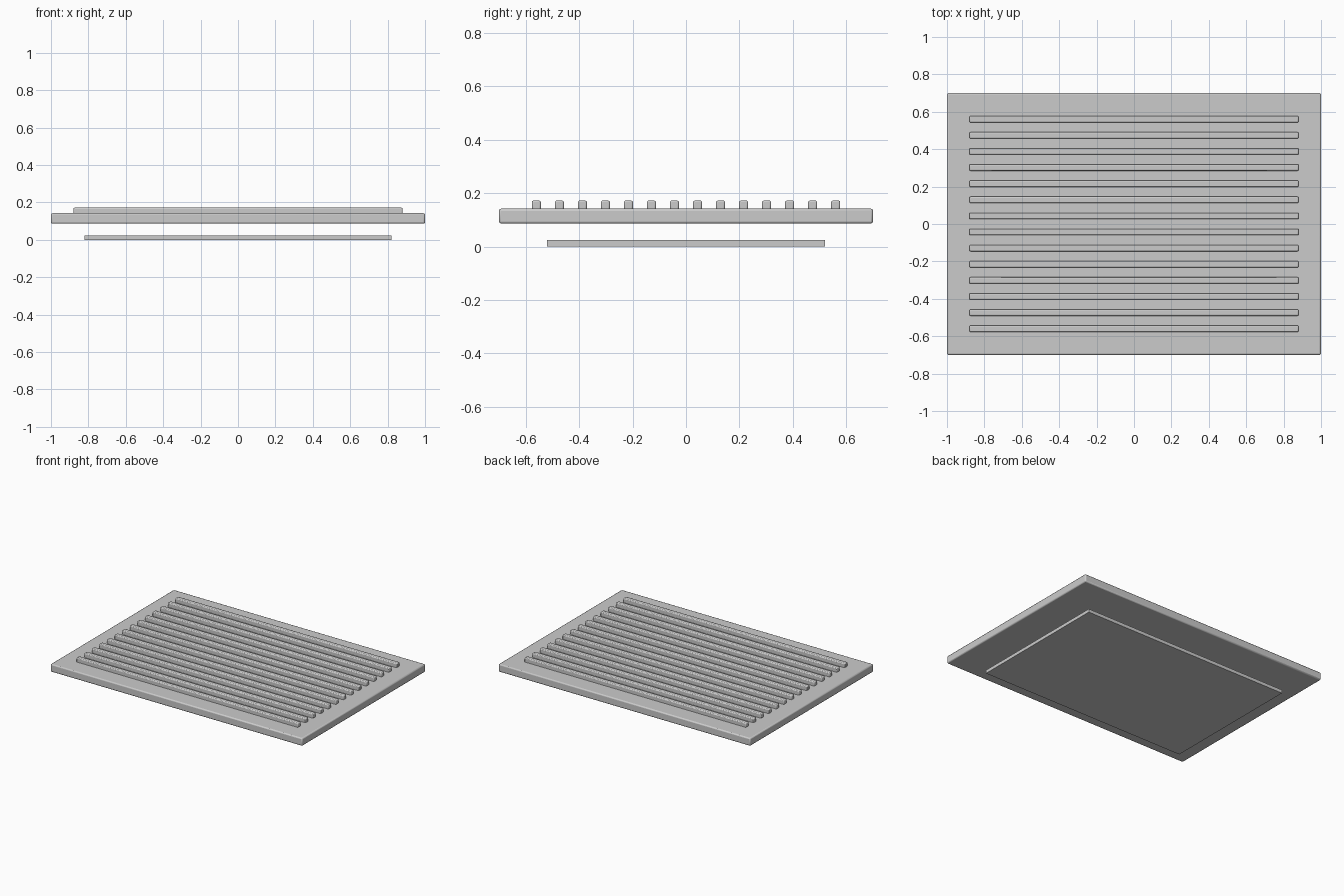
import bpy

if "Cube" in bpy.data.objects:
    bpy.data.objects.remove(bpy.data.objects["Cube"])


def box(name, size, loc, bevel=0.0, segments=2):
    bpy.ops.mesh.primitive_cube_add(size=1, location=loc)
    ob = bpy.context.object
    ob.name = name
    ob.scale = size
    bpy.ops.object.transform_apply(location=False, rotation=False, scale=True)
    if bevel:
        mod = ob.modifiers.new("Bevel", "BEVEL")
        mod.width = bevel
        mod.segments = segments
        bpy.ops.object.shade_smooth_by_angle()
    return ob


# thin lower sheet, separated from the plate by a gap
box("lower_sheet", (1.64, 1.04, 0.024), (0, 0, 0.012))

# main plate
box("plate", (2.0, 1.4, 0.056), (0, 0, 0.114), 0.008)

# raised ribs running left to right
RIBS = 14
for i in range(RIBS):
    y = -0.56 + 1.12 * i / (RIBS - 1)
    box(f"rib_{i + 1:02d}", (1.76, 0.034, 0.036), (0, y, 0.154), 0.006)
